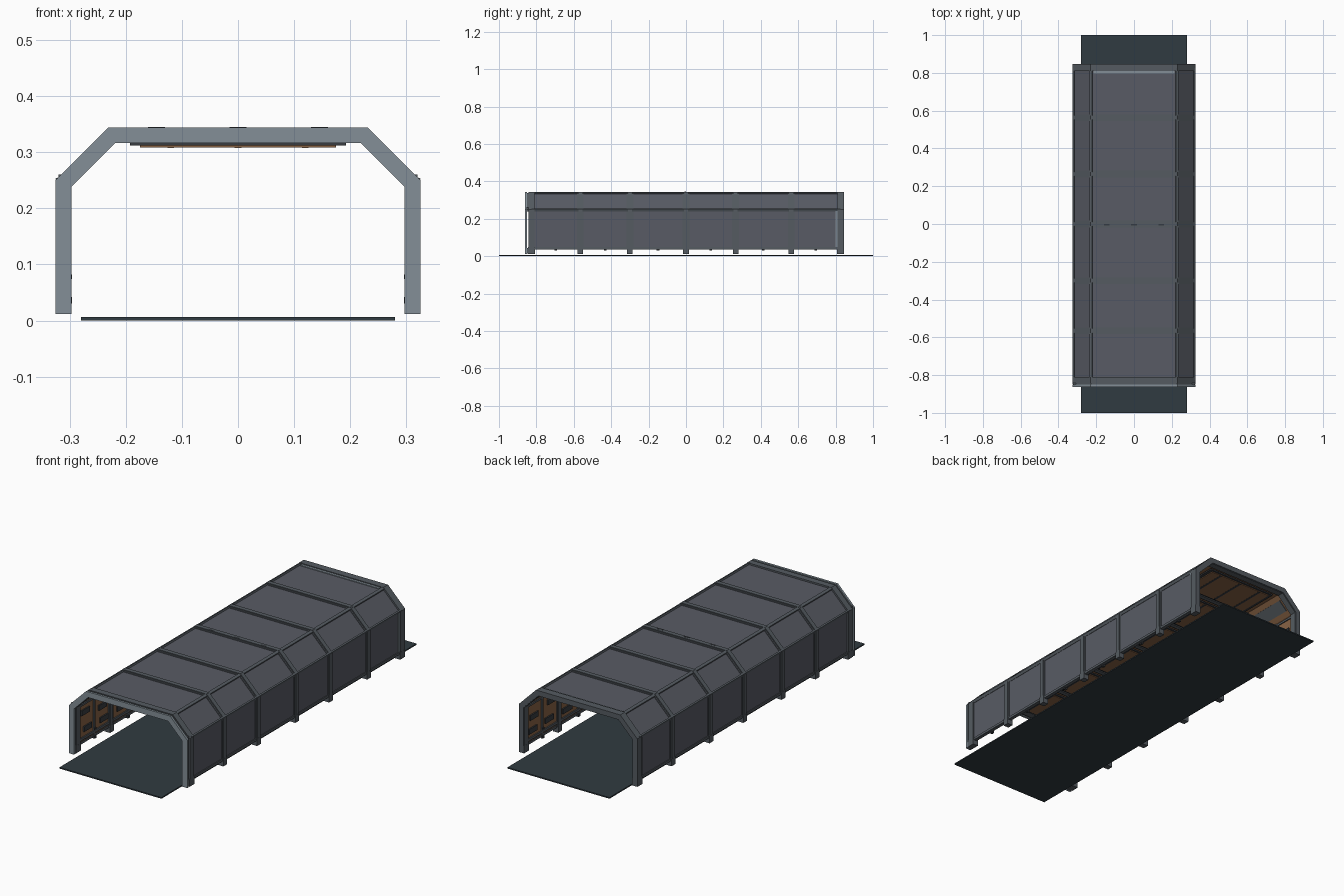
import bpy, bmesh, math
from mathutils import Matrix, Vector

if "Cube" in bpy.data.objects:
    bpy.data.objects.remove(bpy.data.objects["Cube"], do_unlink=True)


def material(name, r, g, b):
    m = bpy.data.materials.new(name)
    m.diffuse_color = (r, g, b, 1)
    m.use_nodes = True
    node = next(n for n in m.node_tree.nodes if n.type == "BSDF_PRINCIPLED")
    node.inputs["Base Color"].default_value = (r, g, b, 1)
    return m


SHELL = material("charcoal panel", 0.098, 0.105, 0.128)
FRAME = material("steel frame", 0.09, 0.105, 0.12)
TRIM = material("light steel trim", 0.23, 0.275, 0.31)
FLOOR = material("dark slate floor", 0.03, 0.043, 0.052)
LINER = material("copper brown liner", 0.25, 0.125, 0.06)
DARK = material("dark fittings", 0.04, 0.045, 0.052)


def finish(name, bm, mats):
    bmesh.ops.recalc_face_normals(bm, faces=bm.faces)
    mesh = bpy.data.meshes.new(name)
    bm.to_mesh(mesh)
    bm.free()
    for m in mats:
        mesh.materials.append(m)
    ob = bpy.data.objects.new(name, mesh)
    bpy.context.collection.objects.link(ob)
    return ob


def box(name, centre, size, mat, turn=0):
    """Box turned about the tunnel's long axis."""
    bm = bmesh.new()
    bmesh.ops.create_cube(bm, size=1, matrix=Matrix.Translation(centre)
                          @ Matrix.Rotation(turn, 4, "Y") @ Matrix.Diagonal((*size, 1)))
    return finish(name, bm, [mat])


def pair(name, centre, size, mat, turn=0):
    for side, s in (("left", 1), ("right", -1)):
        box(f"{side}_{name}", (s * centre[0], *centre[1:]), size, mat, s * turn)


def profile(d, bottom):
    """Chamfered arch outline, inset by d."""
    k = d * math.tan(math.pi / 8)
    half = [(0.325 - d, bottom), (0.325 - d, 0.25 - k), (0.231 - k, 0.344 - d)]
    return half + [(-x, z) for x, z in reversed(half)]


def arch(name, y0, y1, outer, inner, bottom, mat, lining=None):
    bm = bmesh.new()
    rings = [[bm.verts.new((x, y, z)) for x, z in profile(d, bottom)]
             for d, y in ((outer, y0), (outer, y1), (inner, y1), (inner, y0))]
    for j in range(4):
        a, b = rings[j], rings[(j + 1) % 4]
        for i in range(5):
            f = bm.faces.new((a[i], a[i + 1], b[i + 1], b[i]))
            f.material_index = 1 if lining and j == 2 else 0
    for i in (0, 5):
        bm.faces.new([r[i] for r in rings])
    return finish(name, bm, [mat, lining] if lining else [mat])


# Walkway
box("floor", (0, 0, 0.003), (0.56, 2, 0.006), FLOOR)

# Ribs with feet
ribs = [-0.826, -0.565, -0.30, 0, 0.265, 0.563, 0.826]
for n, y in enumerate(ribs):
    end = n in (0, len(ribs) - 1)
    w = 0.032 if end else 0.022
    arch(f"rib_{n}", y - w / 2, y + w / 2, 0.0, 0.028, 0.012, FRAME)
    if not end:
        arch(f"rib_flange_{n}", y - 0.018, y + 0.018, 0.005, 0.024, 0.04, FRAME)
    pair(f"rib_foot_{n}", (0.311, y, 0.03), (0.029, w + 0.008, 0.036), FRAME)

# Front portal trim, its upper link and feet
arch("front_trim", -0.862, -0.851, 0, 0.028, 0.012, TRIM)
arch("front_link", -0.852, -0.841, 0.005, 0.024, 0.26, FRAME)
pair("front_link_foot", (0.311, -0.846, 0.028), (0.024, 0.012, 0.03), FRAME)

# Rear lip and light strips just inside the last rib
arch("rear_lip", 0.84, 0.846, 0, 0.026, 0.012, FRAME)
box("rear_roof_strip", (0, 0.804, 0.337), (0.43, 0.012, 0.006), TRIM)
pair("rear_wall_strip", (0.318, 0.804, 0.15), (0.006, 0.012, 0.2), TRIM)

# Long rails along the bends and the bottom edge
pair("roof_rail", (0.228, 0, 0.338), (0.014, 1.65, 0.008), FRAME, math.pi / 8)
pair("eave_rail", (0.319, 0, 0.248), (0.008, 1.65, 0.014), FRAME, math.pi / 8)
pair("sill_rail", (0.312, 0, 0.042), (0.018, 1.65, 0.012), FRAME)

# Bays between ribs
for n, (a, b) in enumerate(zip(ribs, ribs[1:])):
    mid, length = (a + b) / 2, b - a
    arch(f"shell_{n}", a, b, 0.008, 0.020, 0.04, SHELL, LINER)
    # Ceiling board with a narrower dark underside tray
    box(f"ceiling_board_{n}", (0, mid, 0.315), (0.385, length - 0.05, 0.007), DARK)
    box(f"ceiling_tray_{n}", (0, mid, 0.311), (0.35, length - 0.07, 0.006), LINER)
    for x in (-0.12, 0, 0.12):
        box(f"ceiling_strip_{n}", (x, mid, 0.309), (0.012, length - 0.07, 0.003), DARK)
    # Wall lining: mullions, staggered hatches, rail and sill clips
    pair(f"wall_mullion_{n}", (0.303, mid, 0.145), (0.006, 0.01, 0.19), FRAME)
    pair(f"wall_rail_{n}", (0.303, mid, 0.23), (0.006, length - 0.03, 0.01), FRAME)
    pair(f"lower_rail_{n}", (0.302, mid, 0.062), (0.006, length - 0.03, 0.012), FRAME)
    for k, (t, z) in enumerate(((-0.27, 0.19), (0.25, 0.165), (-0.2, 0.105), (0.29, 0.1))):
        pair(f"wall_hatch_{n}_{k}", (0.302, mid + t * length, z),
             (0.007, length * 0.24, 0.026), DARK)
    pair(f"slope_strip_{n}", (0.2615, mid, 0.2825), (0.06, length - 0.06, 0.006), FRAME, math.pi / 4)
    pair(f"sill_clip_{n}", (0.302, mid, 0.036), (0.013, 0.014, 0.012), DARK)
    pair(f"wall_clip_{n}", (0.299, mid, 0.078), (0.006, 0.014, 0.008), DARK)

# Small roof marks over the middle rib
for x in (-0.145, 0, 0.145):
    box("roof_mark", (x, -0.004, 0.3435), (0.03, 0.008, 0.002), DARK)
